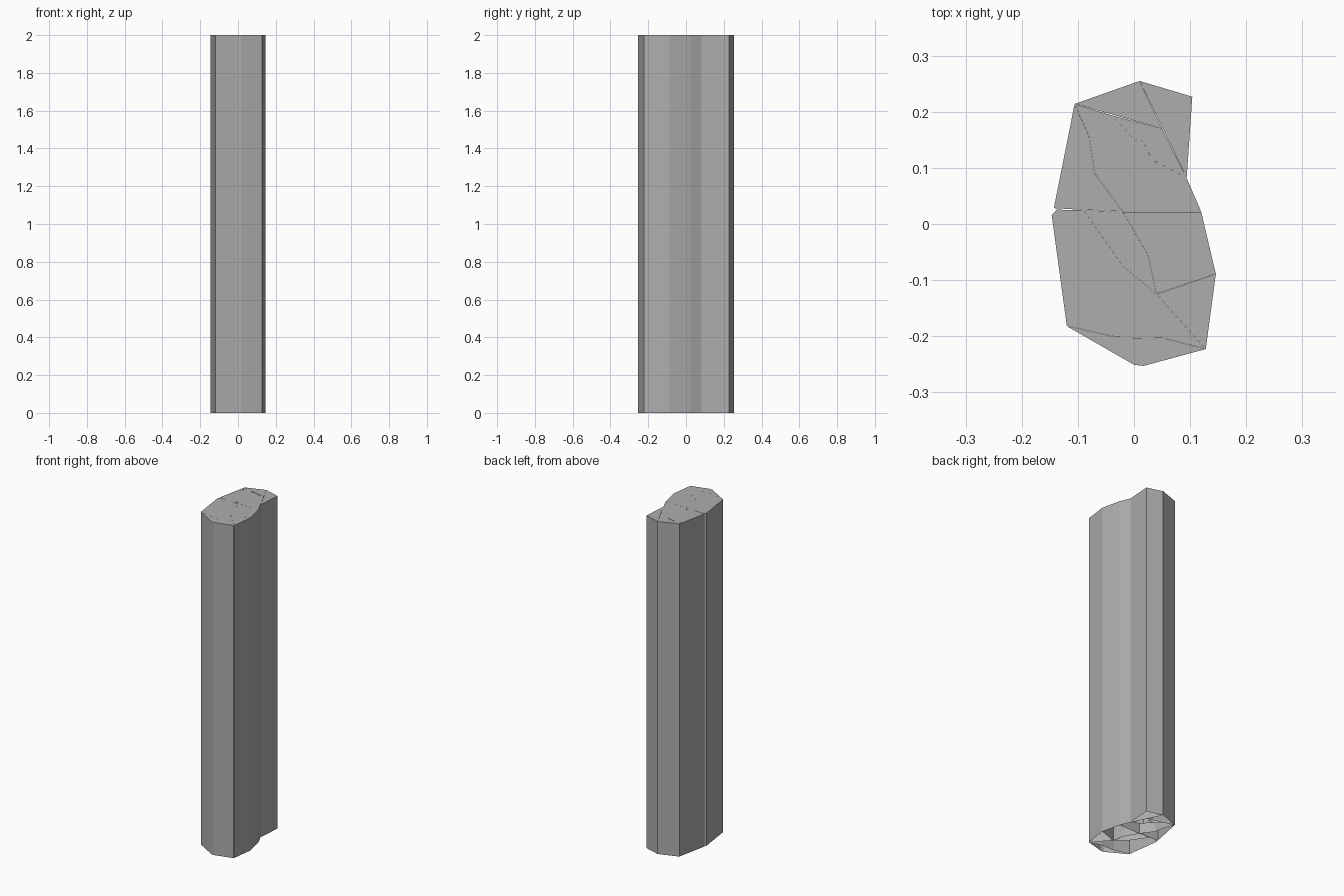
import bpy
import bmesh
from mathutils import Vector

if "Cube" in bpy.data.objects:
    bpy.data.objects.remove(bpy.data.objects["Cube"])

HEIGHT = 2.0
SHRINK = 0.997  # leaves hairline cracks between shards

# Plan points: outline A-L, crack corners M onward
P = dict(
    A=(0.01, 0.255), B=(0.104, 0.227), C=(0.094, 0.082), D=(0.12, 0.022),
    E=(0.146, -0.089), F=(0.128, -0.223), G=(0.017, -0.253), H=(0.0, -0.251),
    I=(-0.12, -0.182), J=(-0.147, 0.016), K=(-0.138, 0.026), L=(-0.143, 0.028),
    Z=(-0.106, 0.214), M=(0.05, 0.17), N=(-0.04, 0.194), O=(0.0, 0.15),
    a=(0.017, 0.147), b=(0.032, 0.115), c=(-0.02, 0.022), d=(-0.07, 0.09),
    e=(-0.08, 0.155), f=(-0.09, 0.025), g=(-0.02, -0.075), h=(0.04, -0.125),
    i=(0.025, -0.055), j=(-0.03, -0.202), k=(0.055, -0.204),
)

# Shards: corner letters in order; every shard is open underneath
SHARDS = {
    "back_right_shard": "ABC",
    "back_shard": "ZAM",
    "back_inner_shard": "NMCbaO",
    "centre_shard": "ZNOabCDcde",
    "left_shard": "ZedcfL",
    "front_left_shard": "JKfghFkjI",
    "inner_wedge_shard": "fcihg",
    "right_shard": "cDEhi",
    "front_right_shard": "EFh",
    "front_shard": "IjkFGH",
}

# Dark grey stone
stone = bpy.data.materials.new("stone")
stone.diffuse_color = (0.42, 0.42, 0.42, 1)
stone.use_nodes = True
stone.node_tree.nodes["Principled BSDF"].inputs["Base Color"].default_value = stone.diffuse_color


def make_shard(name, letters):
    pts = [Vector(P[ch]) for ch in letters]
    area = sum(p.x * q.y - q.x * p.y for p, q in zip(pts, pts[1:] + pts[:1]))
    if area < 0:
        pts.reverse()
    mid = sum(pts, Vector((0, 0))) / len(pts)
    pts = [mid + (p - mid) * SHRINK for p in pts]
    bm = bmesh.new()
    low = [bm.verts.new((p.x, p.y, 0)) for p in pts]
    top = [bm.verts.new((p.x, p.y, HEIGHT)) for p in pts]
    n = len(pts)
    for s in range(n):
        t = (s + 1) % n
        bm.faces.new((low[s], low[t], top[t], top[s]))
    bm.faces.new(top)
    mesh = bpy.data.meshes.new(name)
    bm.to_mesh(mesh)
    bm.free()
    mesh.materials.append(stone)
    bpy.context.collection.objects.link(bpy.data.objects.new(name, mesh))


for shard_name, corners in SHARDS.items():
    make_shard(shard_name, corners)
